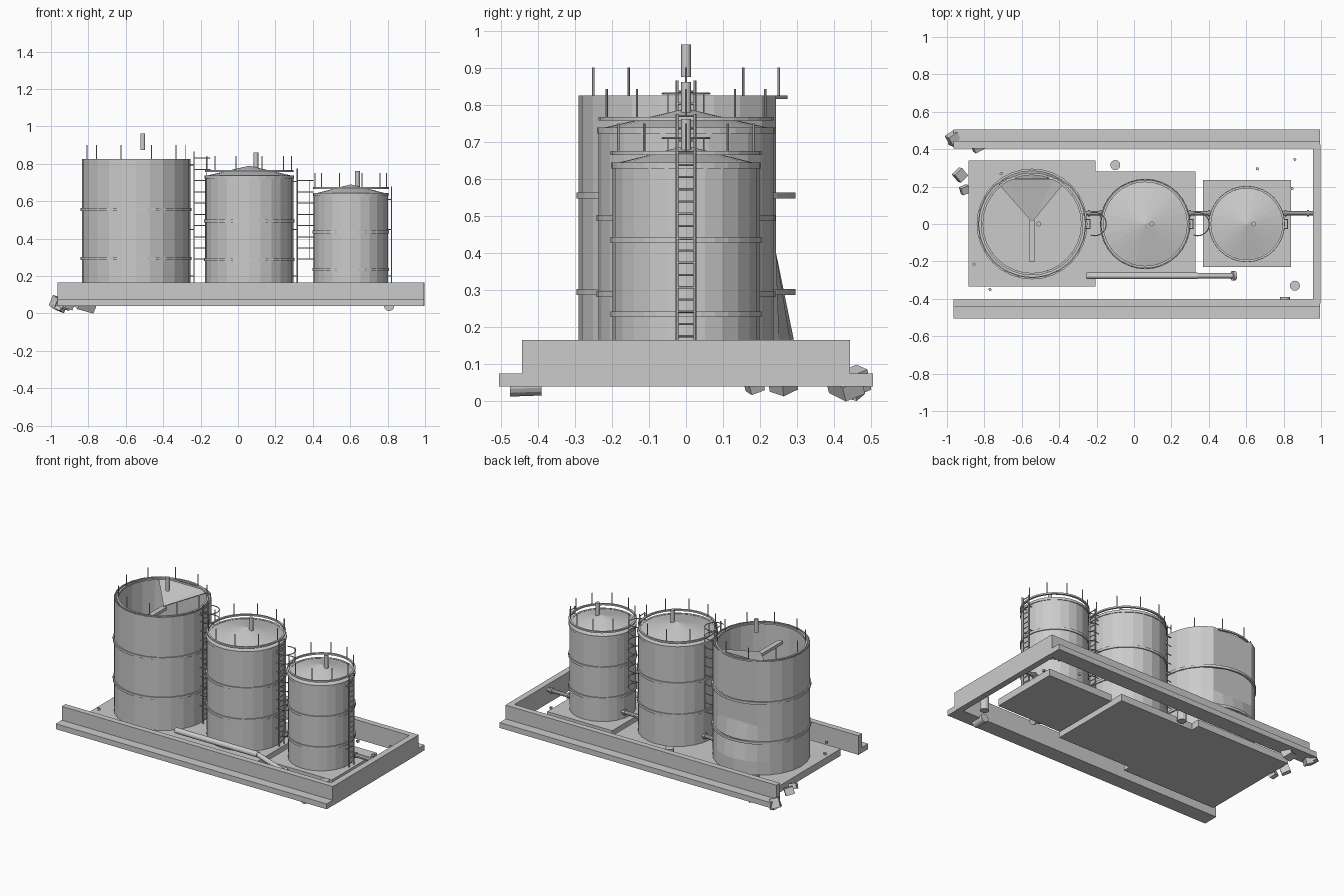
import bpy, bmesh, math, random
from math import sin, cos, pi, radians
from mathutils import Vector, Matrix

if "Cube" in bpy.data.objects:
    bpy.data.objects.remove(bpy.data.objects["Cube"])
random.seed(4)

grey = bpy.data.materials.new("light_grey")
grey.use_nodes = True
grey.diffuse_color = (0.6, 0.6, 0.6, 1)
grey.node_tree.nodes["Principled BSDF"].inputs["Base Color"].default_value = grey.diffuse_color


def finish(name, bm):
    bmesh.ops.recalc_face_normals(bm, faces=bm.faces)
    me = bpy.data.meshes.new(name)
    bm.to_mesh(me)
    bm.free()
    me.materials.append(grey)
    ob = bpy.data.objects.new(name, me)
    bpy.context.collection.objects.link(ob)
    return ob


def add_box(bm, x0, x1, y0, y1, z0, z1):
    m = Matrix.Translation(((x0 + x1) / 2, (y0 + y1) / 2, (z0 + z1) / 2))
    bmesh.ops.create_cube(bm, size=1, matrix=m @ Matrix.Diagonal((x1 - x0, y1 - y0, z1 - z0, 1)))


def add_rod(bm, a, b, r, sides=8):
    a, b = Vector(a), Vector(b)
    d = b - a
    m = Matrix.Translation((a + b) / 2) @ d.to_track_quat('Z', 'Y').to_matrix().to_4x4()
    bmesh.ops.create_cone(bm, cap_ends=True, segments=sides, radius1=r, radius2=r,
                          depth=d.length, matrix=m)


def add_lathe(bm, cx, profile, sides=24, closed=False):
    # revolve (radius, height) pairs around a vertical axis
    rings = [[bm.verts.new((cx + r * cos(2 * pi * k / sides), r * sin(2 * pi * k / sides), z))
              for k in range(sides)] for r, z in profile]
    pairs = list(zip(rings, rings[1:])) + ([(rings[-1], rings[0])] if closed else [])
    for lo, hi in pairs:
        for k in range(sides):
            n = (k + 1) % sides
            bm.faces.new((lo[k], lo[n], hi[n], hi[k]))
    return rings


def add_band(bm, cx, r0, r1, z0, z1):
    add_lathe(bm, cx, [(r0, z0), (r1, z0), (r1, z1), (r0, z1)], 32, True)


# Retaining walls: two L-shaped long sides and a plain end
for name, s in (("front_wall", -1), ("back_wall", 1)):
    bm = bmesh.new()
    section = [(.405, .04), (.505, .04), (.505, .075), (.443, .075), (.443, .165), (.405, .165)]
    f = bm.faces.new([bm.verts.new((-.965, s * y, z)) for y, z in section])
    ext = bmesh.ops.extrude_face_region(bm, geom=[f])
    bmesh.ops.translate(bm, vec=(1.96, 0, 0),
                        verts=[v for v in ext["geom"] if isinstance(v, bmesh.types.BMVert)])
    bm.faces.new([v for v in f.verts]) if not f.is_valid else None
    finish(name, bm)
bm = bmesh.new()
add_box(bm, .957, .997, -.425, .425, .04, .165)
finish("end_wall", bm)

# Foundation pads
PAD = .085
for name, x0, x1, y0, y1 in (("large_pad", -.885, -.205, -.335, .34),
                             ("middle_pad", -.205, .33, -.285, .28),
                             ("small_pad", .37, .84, -.23, .235)):
    bm = bmesh.new()
    add_box(bm, x0, x1, y0, y1, .04, PAD)
    finish(name, bm)

# Tanks: name, centre x, radius, shell top, roof peak, rail radius, rail height, band heights
TANKS = (("large", -.545, .29, .825, None, .268, .82, (.555, .295)),
         ("middle", .06, .236, .735, .79, .23, .762, (.495, .29)),
         ("small", .603, .198, .64, .69, .197, .67, (.435, .235)))

for name, cx, R, top, peak, rail, rail_z, bands in TANKS:
    # Shell, with the roof as a cone where it survives
    bm = bmesh.new()
    if peak:
        rings = add_lathe(bm, cx, [(R, PAD), (R, top)])
        tip = bm.verts.new((cx, 0, peak))
        for k in range(24):
            bm.faces.new((rings[1][k], rings[1][(k + 1) % 24], tip))
        add_band(bm, cx, R - .01, R + .004, top - .012, top + .004)
    else:
        rings = add_lathe(bm, cx, [(R, PAD), (R, .17), (R, .4), (R, top)])
        for v in rings[2] + rings[3]:
            v.co.y = min(v.co.y, .243)
    shell = finish(name + "_tank_shell", bm)
    if not peak:
        mod = shell.modifiers.new("thickness", 'SOLIDIFY')
        mod.thickness = .006

    # Stiffening bands
    bm = bmesh.new()
    for z in bands:
        add_band(bm, cx, R - .006, R + .006, z - .008, z + .008)
    finish(name + "_tank_bands", bm)

    # Top rail and its posts
    bm = bmesh.new()
    add_band(bm, cx, rail - .006, rail + .006, rail_z - .005, rail_z + .005)
    for k in range(10):
        a = radians(36 * k)
        p = Vector((cx + (rail - .005) * cos(a), (rail - .005) * sin(a), rail_z))
        add_rod(bm, p, p + Vector((0, 0, .08)), .003, 6)
    finish(name + "_tank_rail", bm)

    # Roof vent
    bm = bmesh.new()
    vz = .875 if not peak else peak - .015
    add_rod(bm, (cx + .036, 0, vz), (cx + .036, 0, vz + .087), .013, 12)
    finish(name + "_tank_vent", bm)

    # Ladder
    bm = bmesh.new()
    lx = cx + R + .02
    ltop = top + .04
    for y in (-.024, .024):
        add_rod(bm, (lx, y, PAD), (lx, y, ltop), .004, 6)
        for z in (.2, .45, top - .03):
            add_rod(bm, (lx, y, z), (lx - .03, y, z), .003, 6)
    z = .11
    while z < ltop:
        add_rod(bm, (lx, -.024, z), (lx, .024, z), .003, 6)
        z += .033
    finish(name + "_tank_ladder", bm)

    # Safety cage around the two taller ladders
    if name != "small":
        bm = bmesh.new()
        arc = [Vector((lx + .024 + .063 * cos(radians(t)), .063 * sin(radians(t)), 0))
               for t in range(-110, 111, 20)]
        z = .29
        while z < ltop - .01:
            up = Vector((0, 0, z))
            for p, q in zip(arc, arc[1:]):
                add_rod(bm, p + up, q + up, .003, 5)
            z += .06
        for p in (arc[3], arc[8]):
            add_rod(bm, p + Vector((0, 0, .29)), p + Vector((0, 0, z - .06)), .002, 5)
        finish(name + "_tank_cage", bm)

# Collapsed roof piece and rafter inside the large tank
cx = TANKS[0][1]
bm = bmesh.new()
hub = bm.verts.new((cx, .01, .76))
rim = [bm.verts.new((cx + .275 * cos(radians(t)), min(.275 * sin(radians(t)), .24), .815))
       for t in range(52, 131, 13)]
for p, q in zip(rim, rim[1:]):
    bm.faces.new((hub, p, q))
piece = finish("fallen_roof_piece", bm)
piece.modifiers.new("thickness", 'SOLIDIFY').thickness = .005
bm = bmesh.new()
add_box(bm, cx - .016, cx + .016, -.2, .02, .735, .755)
finish("roof_rafter", bm)

# Pipes linking the tanks and running to the end wall
bm = bmesh.new()
for x0, x1 in ((-.27, -.15), (.27, .43), (.78, .96)):
    add_rod(bm, (x0, .058, .13), (x1, .058, .13), .013, 10)
    for x in (x0 + .03, x1 - .03):
        add_rod(bm, (x - .005, .058, .13), (x + .005, .058, .13), .019, 10)
finish("link_pipes", bm)

# Broken front pipe
bm = bmesh.new()
add_rod(bm, (-.255, -.277, .135), (.34, -.277, .135), .018, 12)
add_rod(bm, (.335, -.277, .135), (.53, -.277, .075), .015, 12)
add_rod(bm, (.525, -.277, .08), (.54, -.277, .073), .026, 12)
finish("front_pipe", bm)

# Drums: two standing, one on its side
bm = bmesh.new()
for x, y in ((-.1, .315), (.86, -.33)):
    add_rod(bm, (x, y, .045), (x, y, .13), .027, 14)
add_rod(bm, (.808, -.475, .04), (.808, -.39, .043), .027, 14)
finish("drums", bm)

# Rubble: position, size and turn of each block, then small chips
bm = bmesh.new()
for x, y, z, sx, sy, sz, turn in ((-.965, .455, .055, .055, .06, .06, .5),
                                  (-.955, .445, .035, .06, .05, .04, 1.1),
                                  (-.82, .43, .04, .1, .06, .04, .4),
                                  (-.93, .262, .05, .055, .055, .045, .7),
                                  (-.905, .183, .045, .045, .04, .035, .3)):
    turn_m = Matrix.Rotation(turn, 4, 'Z') @ Matrix.Rotation(.35, 4, 'X') @ Matrix.Rotation(.25, 4, 'Y')
    bmesh.ops.create_cube(bm, size=1, matrix=Matrix.Translation((x, y, z)) @ turn_m
                          @ Matrix.Diagonal((sx, sy, sz, 1)))
for x, y in ((-.855, -.215), (-.77, -.35), (.66, .295), (.86, .345), (.845, .19), (-.71, .27)):
    bmesh.ops.create_cube(bm, size=.014, matrix=Matrix.Translation((x, y, PAD + .005))
                          @ Matrix.Rotation(random.random() * 3, 4, 'Z'))
finish("rubble", bm)
